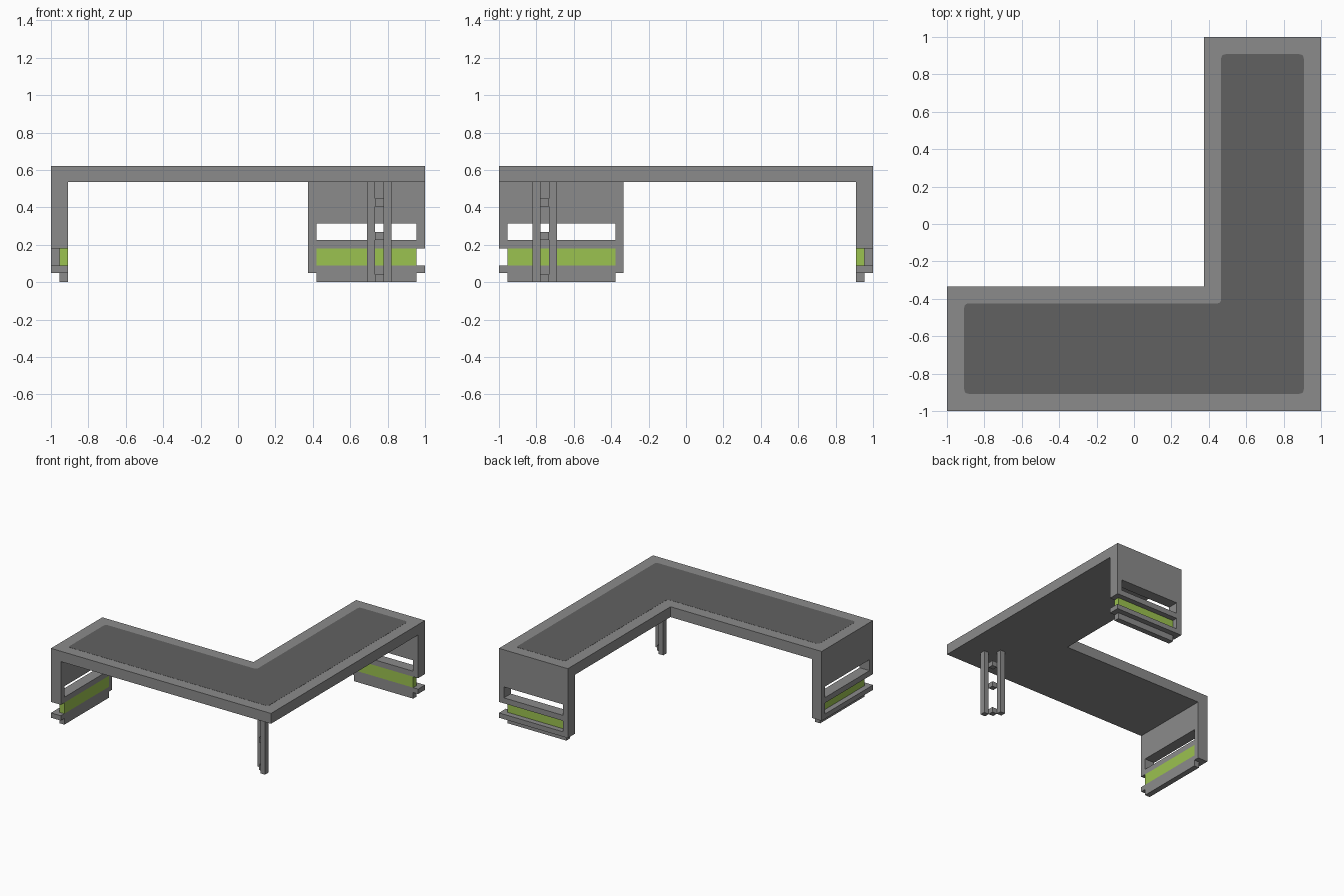
import bpy
import bmesh
from mathutils import Vector

if "Cube" in bpy.data.objects:
    bpy.data.objects.remove(bpy.data.objects["Cube"])


def material(name, rgb):
    m = bpy.data.materials.new(name)
    m.diffuse_color = (*rgb, 1)
    m.use_nodes = True
    m.node_tree.nodes["Principled BSDF"].inputs["Base Color"].default_value = m.diffuse_color
    return m


GREY = material("grey", (0.26, 0.26, 0.26))
DARK = material("dark grey", (0.12, 0.12, 0.12))
GREEN = material("green", (0.33, 0.54, 0.08))


def prism(name, loops, place, depth, mat):
    """Fill flat outlines (later ones are holes) and extrude; place(u, v, d) gives x, y, z."""
    bm = bmesh.new()
    for loop in loops:
        vs = [bm.verts.new((u, v, 0)) for u, v in loop]
        for a, b in zip(vs, vs[1:] + vs[:1]):
            bm.edges.new((a, b))
    bmesh.ops.triangle_fill(bm, edges=bm.edges[:], use_beauty=True)
    ext = bmesh.ops.extrude_face_region(bm, geom=bm.faces[:])
    for g in ext["geom"]:
        if isinstance(g, bmesh.types.BMVert):
            g.co.z = 1
    d0, d1 = depth
    for v in bm.verts:
        v.co = place(v.co.x, v.co.y, d0 + (d1 - d0) * v.co.z)
    bmesh.ops.recalc_face_normals(bm, faces=bm.faces[:])
    me = bpy.data.meshes.new(name)
    bm.to_mesh(me)
    bm.free()
    me.materials.append(mat)
    ob = bpy.data.objects.new(name, me)
    bpy.context.collection.objects.link(ob)
    return ob


def rect(u0, u1, v0, v1):
    return [(u0, v0), (u1, v0), (u1, v1), (u0, v1)]


def rounded(points, r, steps=4):
    out = []
    for i, p in enumerate(points):
        p = Vector(p)
        a = p + (Vector(points[i - 1]) - p).normalized() * r
        b = p + (Vector(points[(i + 1) % len(points)]) - p).normalized() * r
        for k in range(steps + 1):
            t = k / steps
            out.append(tuple(a * (1 - t) ** 2 + p * 2 * t * (1 - t) + b * t * t))
    return out


def flat(u, v, d):
    return (u, v, d)


TOP, UNDER = 0.62, 0.535
IX, IY = 0.374, 0.333   # inner edges of the two wings

# L-shaped desktop and its inlaid dark surface
outline = [(-1, -1), (1, -1), (1, 1), (IX, 1), (IX, -IY), (-1, -IY)]
prism("desktop", [outline], flat, (UNDER, TOP), GREY)
e = 0.908
inlay = [(-e, -e), (e, -e), (e, e), (IX + 0.092, e), (IX + 0.092, -IY - 0.092), (-e, -IY - 0.092)]
prism("desk_surface", [rounded(inlay, 0.025)], flat, (TOP - 0.002, TOP + 0.001), DARK)


# Side panels: u runs along the panel, v is height, d is the distance outward
def back(u, v, d):
    return (u, d, v)


def left(u, v, d):
    return (-d, -u, v)


for side, place, s in (("back", back, IX), ("left", left, IY)):
    i, o = s + 0.045, 0.955
    frame = [(s, 0.05), (1, 0.05), (1, 0.09), (i, 0.09),
             (i, 0.18), (1, 0.18), (1, UNDER), (s, UNDER)]
    window = rect(i, o, 0.225, 0.315)
    prism(side + "_panel", [frame, window], place, (0.91, 1), GREY)
    prism(side + "_green_strip", [rect(i, o, 0.09, 0.18)], place, (0.91, 0.955), GREEN)
    prism(side + "_foot", [rect(i, o, 0, 0.05)], place, (0.91, 0.955), GREY)

# Corner leg: two square posts on the diagonal joined by small blocks
A, B, C, D = 0.69, 0.733, 0.777, 0.82
for name, p, q in (("inner_post", A, B), ("outer_post", C, D)):
    prism(name, [rect(p, q, -q, -p)], flat, (0, UNDER), GREY)
for n, z in enumerate((0, 0.225, 0.405)):
    prism(f"post_spacer_{n + 1}", [rect(B, C, -C, -B)], flat, (z, z + 0.042), GREY)
